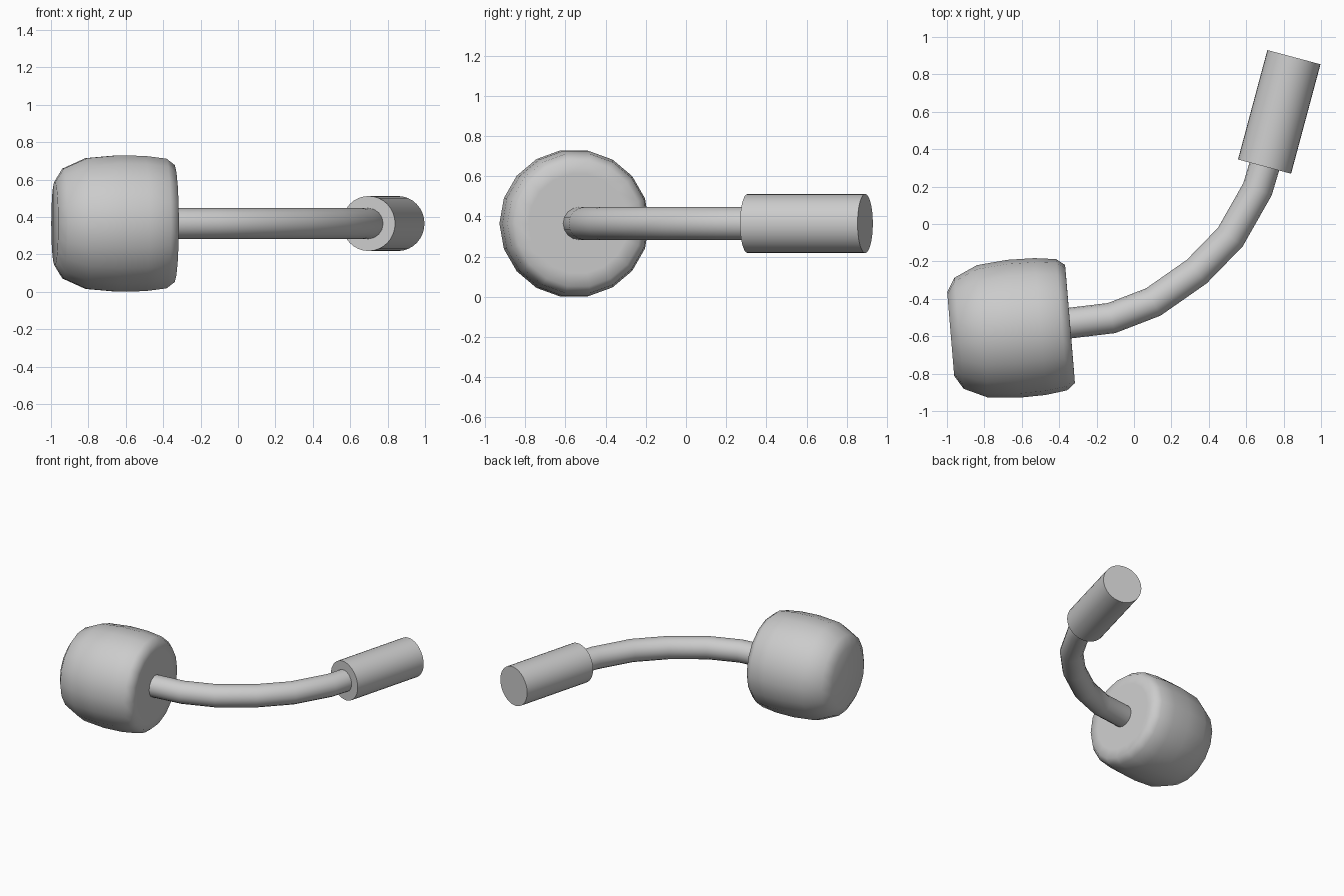
import bpy, bmesh
from math import cos, sin, pi, radians
from mathutils import Vector

if "Cube" in bpy.data.objects:
    bpy.data.objects.remove(bpy.data.objects["Cube"])

AXIS_Z = 0.365
UP = Vector((0, 0, 1))


def loft(name, points, radii, sides, phase=0.0, angle=40):
    """Sweep a circle along a path in the horizontal plane, capped at both ends."""
    pts = [Vector((x, y, AXIS_Z)) for x, y in points]
    bm = bmesh.new()
    rings = []
    for i, (p, r) in enumerate(zip(pts, radii)):
        before = (p - pts[i - 1]).normalized() if i else (pts[1] - p).normalized()
        after = (pts[i + 1] - p).normalized() if i < len(pts) - 1 else before
        tangent = (before + after).normalized()
        mitre = 1 / tangent.dot(before)
        side = UP.cross(tangent)
        rings.append([bm.verts.new(p + side * (r * mitre * cos(a)) + UP * (r * sin(a)))
                      for a in (phase + 2 * pi * k / sides for k in range(sides))])
    for a, b in zip(rings, rings[1:]):
        for k in range(sides):
            j = (k + 1) % sides
            bm.faces.new((a[k], a[j], b[j], b[k]))
    bm.faces.new(rings[0])
    bm.faces.new(rings[-1])
    bmesh.ops.recalc_face_normals(bm, faces=bm.faces)
    mesh = bpy.data.meshes.new(name)
    bm.to_mesh(mesh)
    bm.free()
    obj = bpy.data.objects.new(name, mesh)
    bpy.context.collection.objects.link(obj)
    bpy.ops.object.select_all(action='DESELECT')
    obj.select_set(True)
    bpy.context.view_layer.objects.active = obj
    bpy.ops.object.shade_smooth_by_angle(angle=radians(angle))
    return obj


# Rounded head: distance along its axis and radius
profile = [(0, 0.225), (0.045, 0.298), (0.17, 0.355), (0.337, 0.37),
           (0.48, 0.367), (0.595, 0.352), (0.64, 0.317), (0.6405, 0.25)]
head_axis = [(-0.98 + 0.9965 * t, -0.588 + 0.083 * t) for t, _ in profile]
loft("head", head_axis, [r for _, r in profile], 18, angle=60)

# Curved rod running from the head into the grip
rod_path = [(-0.37, -0.533), (-0.12, -0.503), (0.103, -0.417), (0.335, -0.255),
            (0.515, -0.07), (0.66, 0.185), (0.705, 0.335)]
loft("rod", rod_path, [0.082] * len(rod_path), 16)

# Straight cylindrical grip
loft("grip", [(0.698, 0.307), (0.855, 0.892)], [0.147, 0.147], 32)
